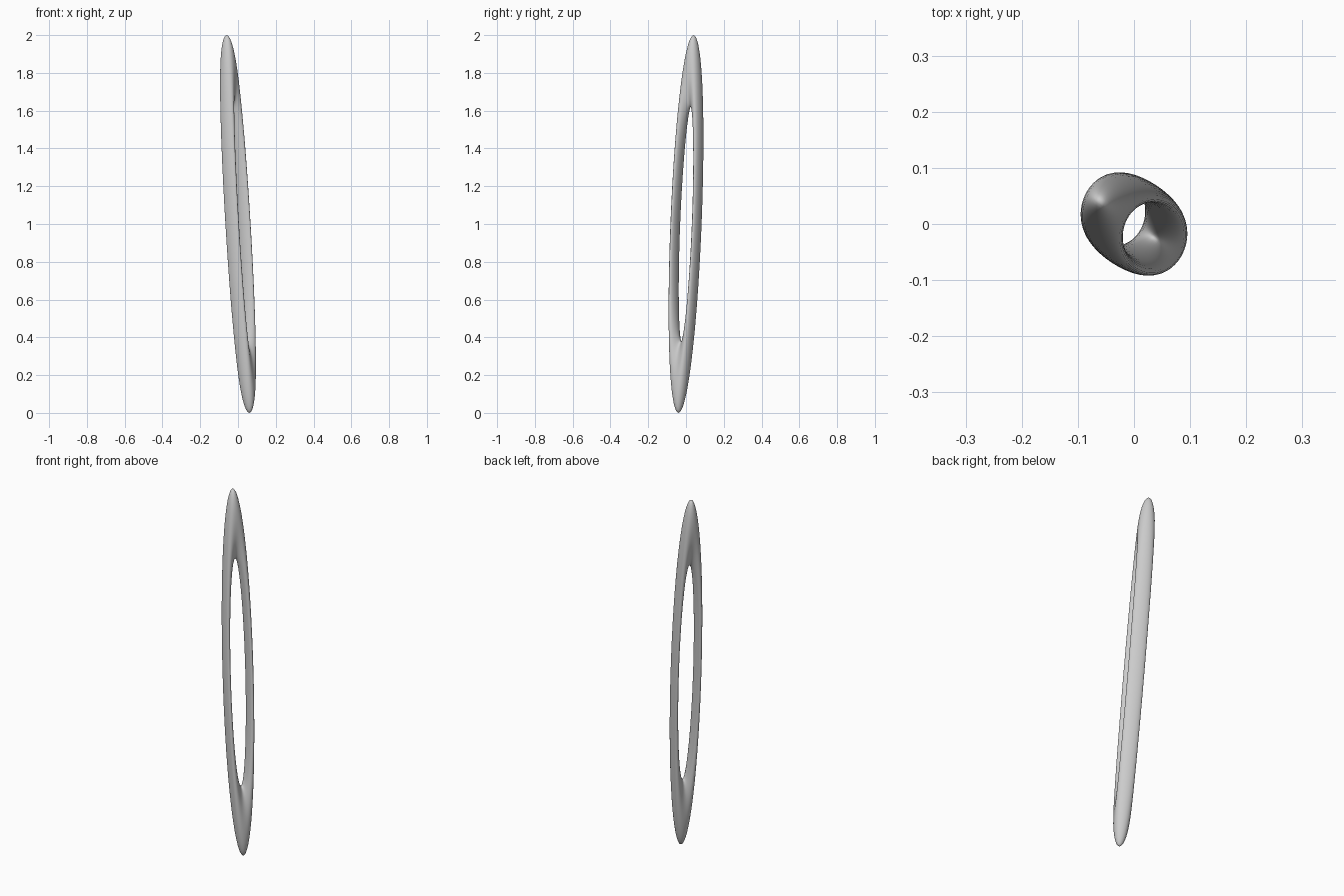
import bpy
from mathutils import Matrix, Vector

cube = bpy.data.objects.get("Cube")
if cube:
    bpy.data.objects.remove(cube, do_unlink=True)

# Plain grey material
grey = bpy.data.materials.new("plain_grey")
grey.use_nodes = True
colour = (0.6, 0.6, 0.6, 1.0)
grey.diffuse_color = colour
grey.node_tree.nodes["Principled BSDF"].inputs["Base Color"].default_value = colour

# Ring: a torus stretched tall and leaning back
MAJOR, MINOR = 0.81, 0.19
bpy.ops.mesh.primitive_torus_add(major_radius=MAJOR, minor_radius=MINOR,
                                 major_segments=96, minor_segments=32)
ring = bpy.context.object
ring.name = "stretched_ring"

# Directions of the ring's width, height and thickness
width = Vector((0.038, 0.07, 0))
height = Vector((-0.06, 0.04, 1))
thickness = Vector((0.035, -0.022, 0)) / MINOR
shape = Matrix((width, height, thickness)).transposed().to_4x4()
ring.data.transform(Matrix.Translation((0, 0, 1)) @ shape)
ring.data.update()

ring.data.materials.append(grey)
bpy.ops.object.shade_smooth()
